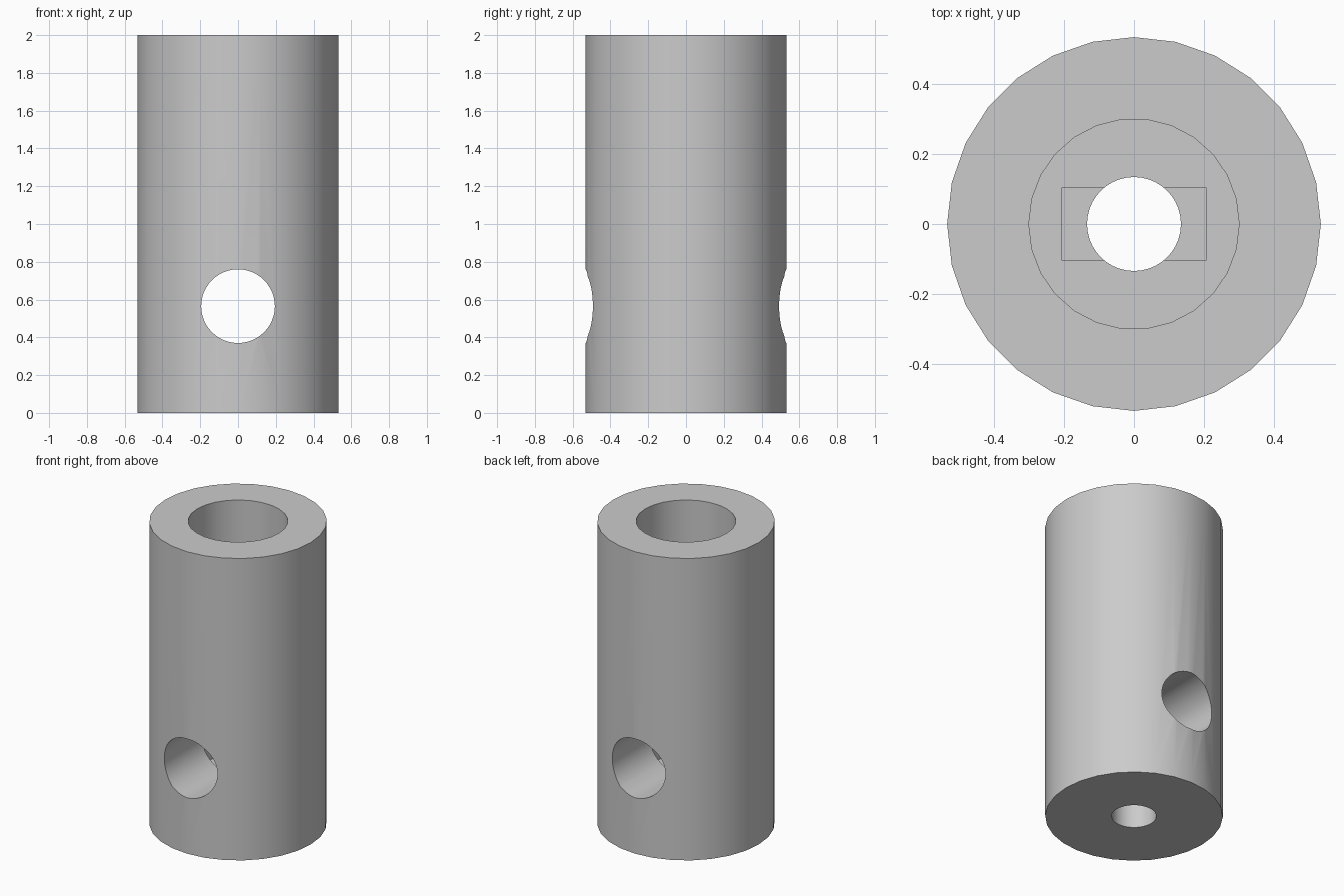
import bpy
import math

# Remove the default cube
cube = bpy.data.objects.get("Cube")
if cube:
    bpy.data.objects.remove(cube, do_unlink=True)

HEIGHT = 2.0
BORE_FLOOR = 1.0
CROSS_Z = 0.565


def make_material(name, rgb):
    mat = bpy.data.materials.new(name)
    mat.use_nodes = True
    colour = (*rgb, 1.0)
    mat.diffuse_color = colour
    mat.node_tree.nodes["Principled BSDF"].inputs["Base Color"].default_value = colour
    return mat


def cylinder(name, radius, bottom, top, sides, turn=0.0):
    """Upright cylinder between two heights."""
    bpy.ops.mesh.primitive_cylinder_add(
        vertices=sides, radius=radius, depth=top - bottom,
        location=(0, 0, (bottom + top) / 2), rotation=(0, 0, turn))
    bpy.context.object.name = name
    return bpy.context.object


def cut(body, cutter):
    """Subtract the cutter from the body, then discard it."""
    cutter.hide_render = True
    mod = body.modifiers.new(cutter.name, 'BOOLEAN')
    mod.operation = 'DIFFERENCE'
    mod.solver = 'EXACT'
    mod.object = cutter
    bpy.context.view_layer.objects.active = body
    bpy.ops.object.modifier_apply(modifier=mod.name)
    bpy.data.objects.remove(cutter, do_unlink=True)


# Outer sleeve, with a corner on the x axis
sleeve = cylinder("sleeve_body", 0.533, 0, HEIGHT, 28, math.pi / 2)

# Wide blind bore from the top
cut(sleeve, cylinder("main_bore", 0.30, BORE_FLOOR, HEIGHT + 0.1, 26, math.pi / 2))

# Narrow hole through the base
cut(sleeve, cylinder("base_hole", 0.134, -0.1, BORE_FLOOR + 0.1, 40))

# Rectangular slot running down from the bore floor
slot_bottom, slot_top = 0.36, BORE_FLOOR + 0.1
bpy.ops.mesh.primitive_cube_add(size=1, location=(0, 0, (slot_bottom + slot_top) / 2))
slot = bpy.context.object
slot.name = "slot"
slot.scale = (0.414, 0.204, slot_top - slot_bottom)
cut(sleeve, slot)

# Cross hole from front to back
cross = cylinder("cross_hole", 0.195, -0.7, 0.7, 48)
cross.rotation_euler = (math.pi / 2, 0, 0)
cross.location.z = CROSS_Z
cut(sleeve, cross)

# Colour and smooth shading with sharp rims
sleeve.data.materials.clear()
sleeve.data.materials.append(make_material("light_grey", (0.6, 0.6, 0.6)))
for face in sleeve.data.polygons:
    face.material_index = 0
bpy.ops.object.select_all(action='DESELECT')
sleeve.select_set(True)
bpy.context.view_layer.objects.active = sleeve
bpy.ops.object.shade_smooth_by_angle(angle=math.radians(30))
